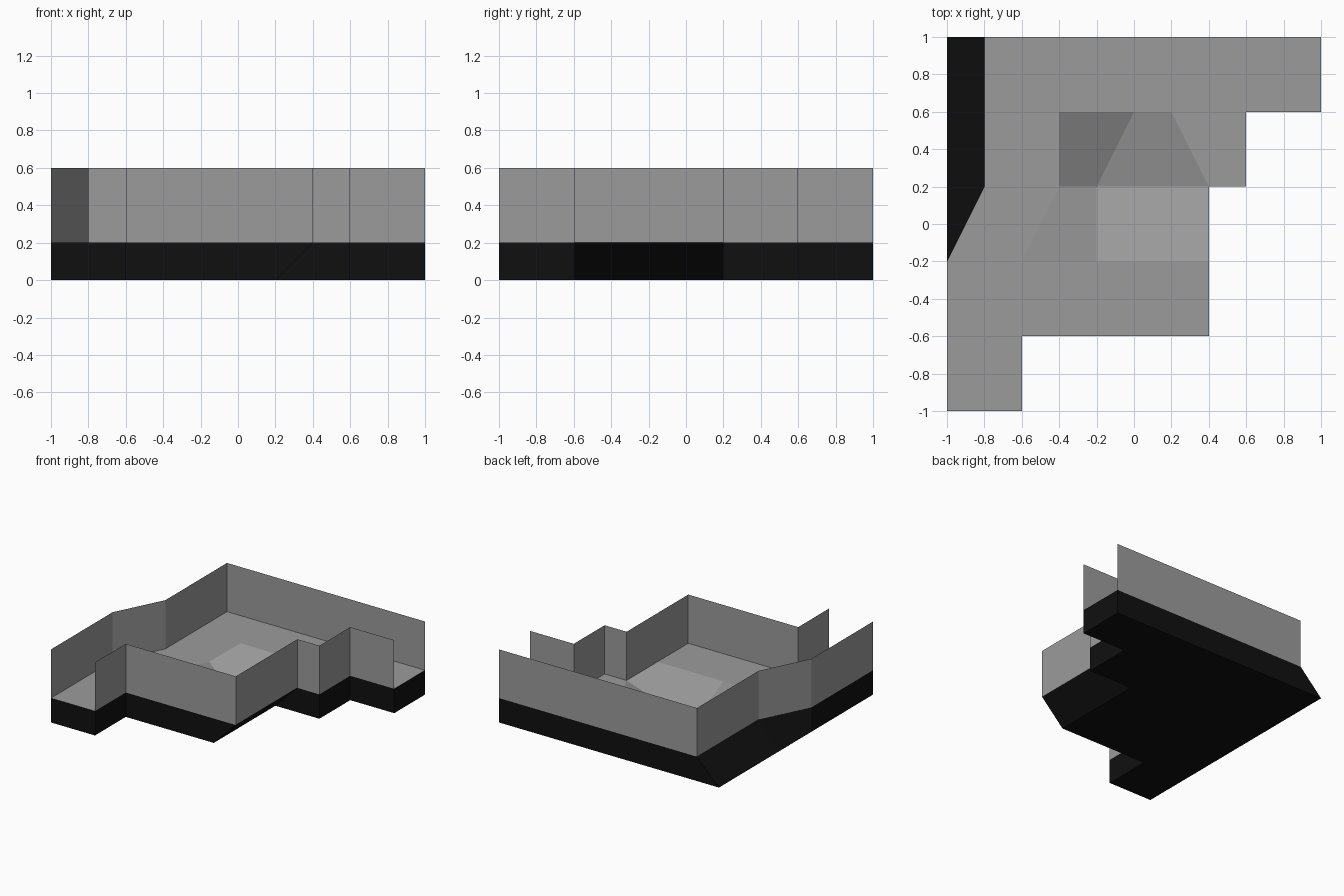
import bpy
import bmesh

if "Cube" in bpy.data.objects:
    bpy.data.objects.remove(bpy.data.objects["Cube"])


def material(name, value):
    m = bpy.data.materials.new(name)
    m.diffuse_color = (value, value, value, 1)
    m.use_nodes = True
    m.node_tree.nodes["Principled BSDF"].inputs["Base Color"].default_value = m.diffuse_color
    return m


stone = material("stone grey", 0.33)
black = material("black", 0.005)

FLOOR, TOP = 0.2, 0.6

# Plan outline at floor level, counter-clockwise from the front left corner
outline = [(-1, -1), (-.6, -1), (-.6, -.6), (.4, -.6), (.4, .2), (.6, .2),
           (.6, .6), (1, .6), (1, 1), (-.8, 1), (-.8, .2), (-1, -.2)]
# Plan points that shift between floor level and the ground
foot = {(.4, -.6): (.2, -.6), (.4, .2): (.2, .2),
        (-.8, 1): (-1, 1), (-.8, .2): (-1, .2)}


def build(name, faces, mat):
    bm = bmesh.new()
    for f in faces:
        bm.faces.new([bm.verts.new(p) for p in f])
    bmesh.ops.remove_doubles(bm, verts=bm.verts, dist=1e-4)
    me = bpy.data.meshes.new(name)
    bm.to_mesh(me)
    bm.free()
    me.materials.append(mat)
    ob = bpy.data.objects.new(name, me)
    bpy.context.collection.objects.link(ob)
    return ob


edges = list(zip(outline, outline[1:] + outline[:1]))

# Black base: sloping skirt and flat underside
ground = [foot.get(p, p) for p in outline]
base = [[(*foot.get(a, a), 0), (*foot.get(b, b), 0), (*b, FLOOR), (*a, FLOOR)]
        for a, b in edges]
base.append([(*p, 0) for p in reversed(ground)])
build("base", base, black)

# Thin walls, left open at the two passage ends
openings = (0, 7)
build("walls", [[(*a, FLOOR), (*b, FLOOR), (*b, TOP), (*a, TOP)]
                for i, (a, b) in enumerate(edges) if i not in openings], stone)

# Flat floor panels around the hollow
panels = [
    [(-.8, .6), (-.4, .6), (0, .6), (.2, .6), (.6, .6), (1, .6), (1, 1), (-.8, 1)],
    [(-.8, .2), (-.4, .2), (-.4, .6), (-.8, .6)],
    [(-1, -.2), (-.6, -.2), (-.4, .2), (-.8, .2)],
    [(.4, .2), (.6, .2), (.6, .6), (.2, .6)],
    [(-1, -.6), (-.6, -.6), (.4, -.6), (.4, -.2), (-.2, -.2), (-.6, -.2), (-1, -.2)],
    [(-1, -1), (-.6, -1), (-.6, -.6), (-1, -.6)],
]
floor = [[(*p, FLOOR) for p in f] for f in panels]

# Hollow: four faces falling to one low point
rim = [(-.4, .2), (-.6, -.2), (-.2, -.2), (.4, -.2), (.4, .2),
       (.2, .6), (0, .6), (-.4, .6), (-.4, .2)]
for i in range(0, 8, 2):
    floor.append([(-.2, .2, 0.0)] + [(*p, FLOOR) for p in rim[i:i + 3]])
build("floor", floor, stone)
